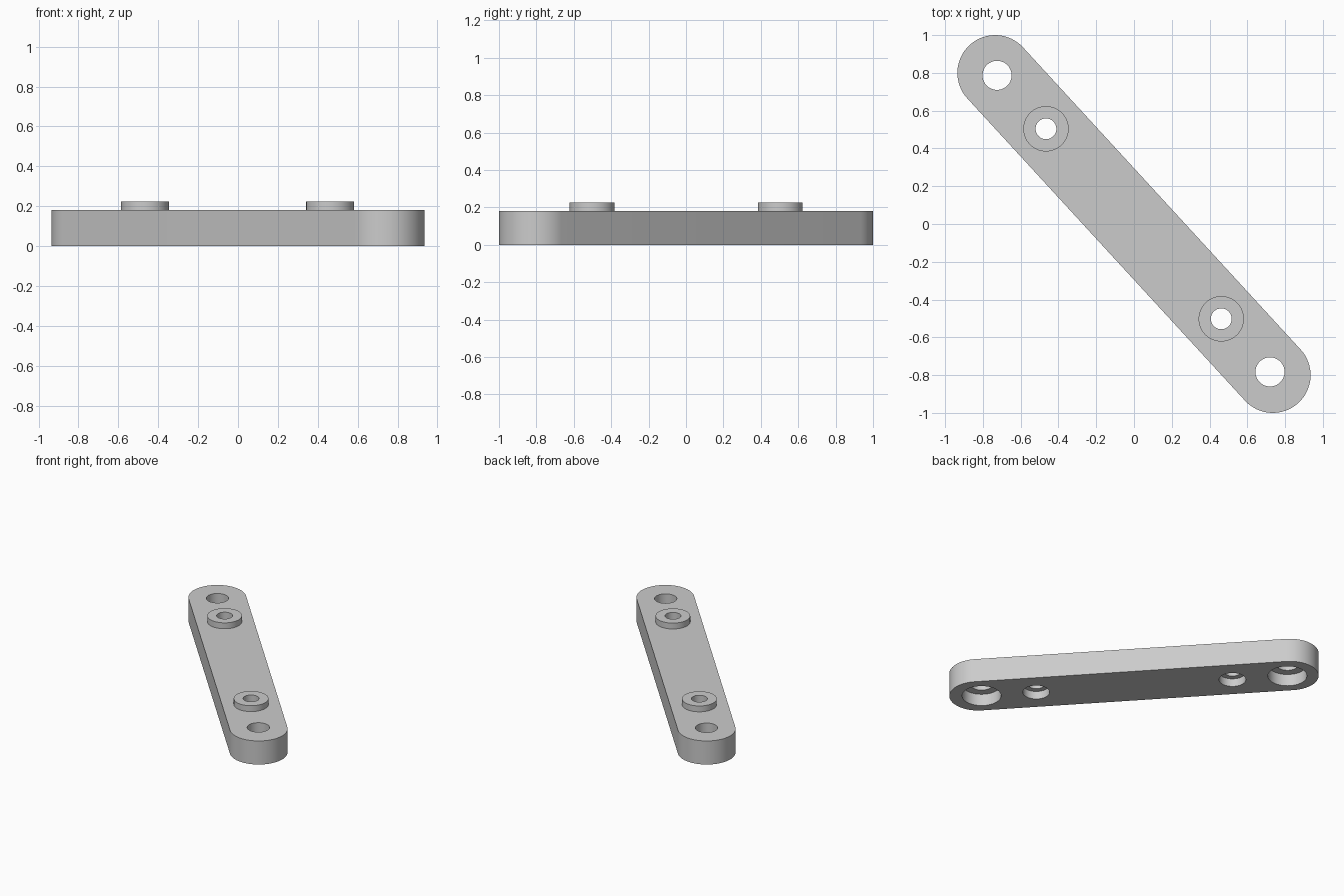
import bpy, bmesh
from math import pi, cos, sin, atan2

cube = bpy.data.objects.get("Cube")
if cube:
    bpy.data.objects.remove(cube, do_unlink=True)

grey = bpy.data.materials.new("plain_grey")
grey.use_nodes = True
COLOUR = (0.6, 0.6, 0.6, 1)
grey.diffuse_color = COLOUR
grey.node_tree.nodes["Principled BSDF"].inputs["Base Color"].default_value = COLOUR

THICK = 0.18
END = (0.735, -0.80)
RADIUS = 0.2
SEG = 64


def finish(name, bm):
    bmesh.ops.recalc_face_normals(bm, faces=bm.faces)
    mesh = bpy.data.meshes.new(name)
    bm.to_mesh(mesh)
    bm.free()
    mesh.materials.append(grey)
    obj = bpy.data.objects.new(name, mesh)
    bpy.context.collection.objects.link(obj)
    return obj


def smooth(obj):
    bpy.ops.object.select_all(action='DESELECT')
    obj.select_set(True)
    bpy.context.view_layer.objects.active = obj
    bpy.ops.object.shade_smooth_by_angle(angle=pi / 6)


def lathe(name, profile, centre):
    """Spin a closed (radius, height) profile round a vertical axis."""
    bm = bmesh.new()
    verts = [bm.verts.new((r, 0, z)) for r, z in profile]
    edges = [bm.edges.new((a, b)) for a, b in zip(verts, verts[1:] + verts[:1])]
    bmesh.ops.spin(bm, geom=verts + edges, cent=(0, 0, 0), axis=(0, 0, 1),
                   angle=2 * pi, steps=SEG, use_duplicate=False)
    bmesh.ops.remove_doubles(bm, verts=bm.verts, dist=1e-5)
    bmesh.ops.dissolve_degenerate(bm, edges=bm.edges, dist=1e-5)
    obj = finish(name, bm)
    obj.location = (centre[0], centre[1], 0)
    return obj


# Bar: a diagonal slot outline with rounded ends, extruded upward
bm = bmesh.new()
heading = atan2(END[1], END[0])
outline = []
for side in (1, -1):
    start = heading - pi / 2 + (0 if side == 1 else pi)
    for i in range(SEG // 2 + 1):
        a = start + pi * i / (SEG // 2)
        outline.append(bm.verts.new((side * END[0] + RADIUS * cos(a),
                                     side * END[1] + RADIUS * sin(a), 0)))
base = bm.faces.new(outline)
top = bmesh.ops.extrude_face_region(bm, geom=[base], use_keep_orig=True)
bmesh.ops.translate(bm, vec=(0, 0, THICK),
                    verts=[v for v in top["geom"] if isinstance(v, bmesh.types.BMVert)])
bar = finish("bar", bm)

# Stepped holes: wide recess below, narrow bore through the top
HOLES = {  # centre, bore radius, recess radius, recess depth
    "right_end_hole": ((-0.725, 0.787), 0.077, 0.135, 0.09),
    "left_end_hole": ((0.72, -0.783), 0.077, 0.135, 0.09),
    "right_boss_hole": ((-0.466, 0.504), 0.055, 0.093, 0.06),
    "left_boss_hole": ((0.462, -0.502), 0.055, 0.093, 0.06),
}
cutters = []
for name, (centre, bore, recess, depth) in HOLES.items():
    cutter = lathe(name, [(0, -0.1), (recess, -0.1), (recess, depth),
                          (bore, depth), (bore, 0.3), (0, 0.3)], centre)
    cutter.hide_render = True
    mod = bar.modifiers.new(name, 'BOOLEAN')
    mod.operation = 'DIFFERENCE'
    mod.solver = 'EXACT'
    mod.object = cutter
    cutters.append(cutter)

bpy.context.view_layer.objects.active = bar
for mod in list(bar.modifiers):
    bpy.ops.object.modifier_apply(modifier=mod.name)
for cutter in cutters:
    bpy.data.objects.remove(cutter, do_unlink=True)
smooth(bar)

# Raised ring bosses around the inner bores
for side in ("right", "left"):
    centre, bore = HOLES[side + "_boss_hole"][:2]
    smooth(lathe(side + "_boss", [(bore, THICK), (0.12, THICK),
                                  (0.12, 0.225), (bore, 0.225)], centre))
